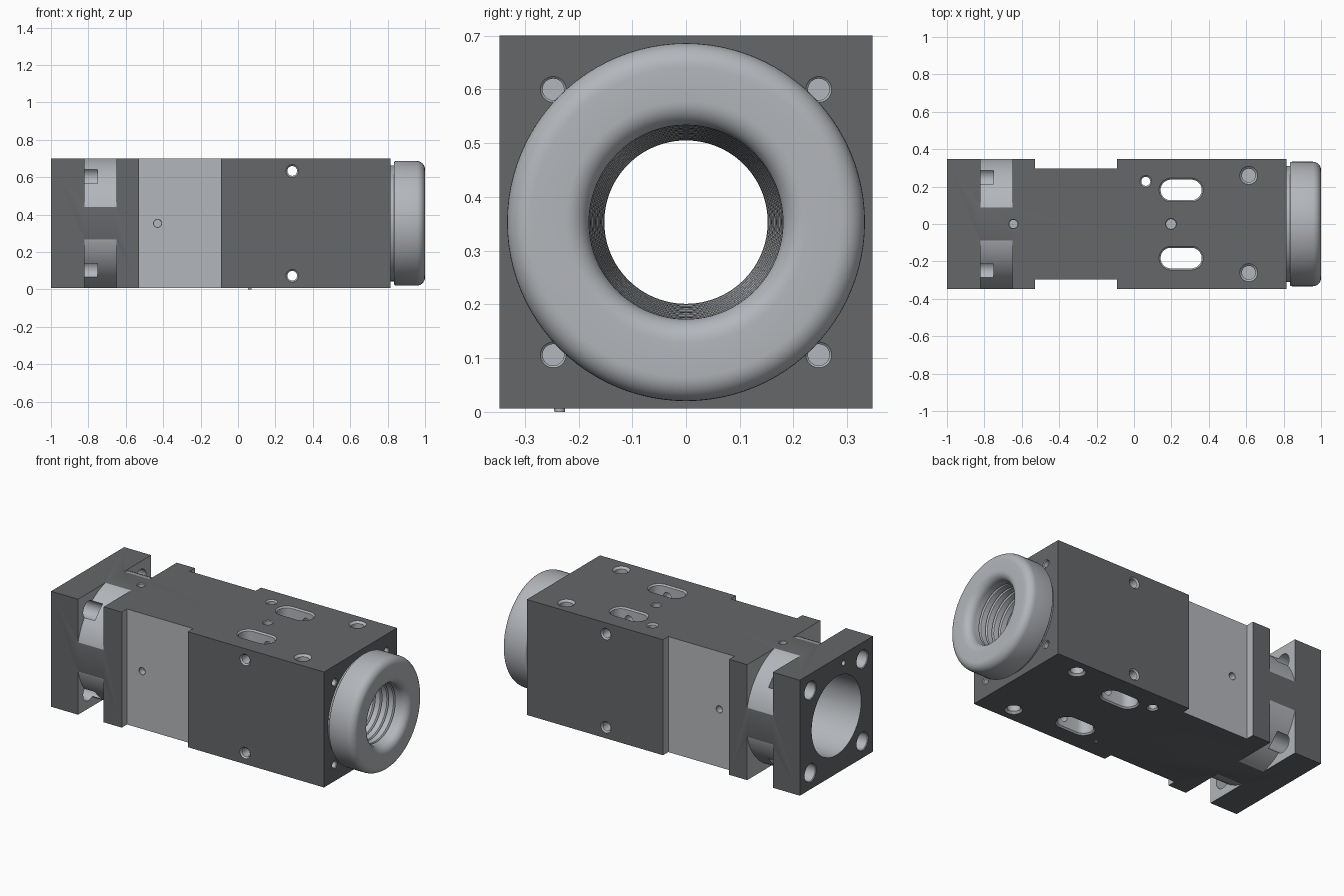
import bpy, bmesh, math
from mathutils import Vector, Matrix

if "Cube" in bpy.data.objects:
    bpy.data.objects.remove(bpy.data.objects["Cube"])

ZC, H = 0.353, 0.347          # bore axis height, half width of the block

def material(name, v):
    m = bpy.data.materials.new(name)
    m.diffuse_color = (v, v * 1.04, v * 1.1, 1)
    m.use_nodes = True
    m.node_tree.nodes["Principled BSDF"].inputs["Base Color"].default_value = m.diffuse_color
    return m

dark, light = material("dark_finish", 0.13), material("bare_metal", 0.45)

def make(name, bm, mat):
    bmesh.ops.remove_doubles(bm, verts=bm.verts, dist=1e-5)
    bmesh.ops.recalc_face_normals(bm, faces=bm.faces)
    me = bpy.data.meshes.new(name)
    bm.to_mesh(me)
    bm.free()
    me.materials.append(mat)
    ob = bpy.data.objects.new(name, me)
    bpy.context.collection.objects.link(ob)
    return ob

def box(name, lo, hi, mat):
    bm = bmesh.new()
    lo, hi = Vector(lo), Vector(hi)
    bmesh.ops.create_cube(bm, size=1, matrix=Matrix.Translation((lo + hi) / 2)
                          @ Matrix.Diagonal((*(hi - lo), 1)))
    return make(name, bm, mat)

def revolve(name, profile, mat, closed=True, n=96):
    """Turn (x, radius) points about the bore axis."""
    bm = bmesh.new()
    vs = [bm.verts.new((x, 0, ZC + r)) for x, r in profile]
    es = [bm.edges.new(p) for p in zip(vs, vs[1:])]
    if closed:
        es.append(bm.edges.new((vs[-1], vs[0])))
    bmesh.ops.spin(bm, geom=vs + es, cent=(0, 0, ZC), axis=(1, 0, 0),
                   angle=2 * math.pi, steps=n)
    return make(name, bm, mat)

def arc(cx, cr, rad, a0, a1, n=8):
    return [(cx + rad * math.cos(math.radians(a0 + (a1 - a0) * i / n)),
             cr + rad * math.sin(math.radians(a0 + (a1 - a0) * i / n)))
            for i in range(n + 1)]

cutters = []

def hole(pos, direction, r, depth, half=0, chamfer=0.008, through=False):
    """Round or stadium-shaped hole going inward from a surface point."""
    e, c, n = 0.002, chamfer, 32
    rings = [(-e, r + c + e), (c, r)]
    rings += [(depth - c, r), (depth + e, r + c + e)] if through else [(depth, r)]
    bm = bmesh.new()
    loops = []
    for d, rad in rings:
        pts = []
        for i in range(n):
            a = 2 * math.pi * (i + 0.5) / n
            pts.append(bm.verts.new((rad * math.cos(a) + math.copysign(half, math.cos(a)),
                                     rad * math.sin(a), d)))
        loops.append(pts)
    for a, b in zip(loops, loops[1:]):
        for i in range(n):
            j = (i + 1) % n
            bm.faces.new((a[i], a[j], b[j], b[i]))
    bm.faces.new(loops[0])
    bm.faces.new(loops[-1])
    rot = Vector(direction).to_track_quat('Z', 'Y').to_matrix().to_4x4()
    bm.transform(Matrix.Translation(pos) @ rot)
    cutters.append(make("hole_cutter", bm, light))

# Main block
TOP, BOT = ZC + H, ZC - H
body = box("valve_body", (-1, -H, BOT), (0.815, H, TOP), dark)

# Main bore and the four corner pockets (everything outside a round core)
cutters.append(revolve("bore_cutter", [(-1.1, 0), (-1.1, 0.235), (0.9, 0.235), (0.9, 0)],
                       light, closed=False))
cutters.append(revolve("pocket_cutter", [(-0.82, 0.358), (-0.82, 0.6), (-0.65, 0.6),
                                         (-0.65, 0.358)], light))

for s in (-1, 1):
    # Side recess with its small blind hole
    y0, y1 = sorted((s * 0.297, s * 0.5))
    cutters.append(box("recess_cutter", (-0.53, y0, -0.1), (-0.09, y1, 0.8), light))
    hole((-0.43, s * 0.297, ZC), (0, -s, 0), 0.02, 0.04, chamfer=0.002)
    # Long slots through the block
    hole((0.252, s * 0.182, TOP), (0, 0, -1), 0.055, 2 * H, half=0.055, through=True)
    # Cross holes from front to back
    hole((0.29, -H, ZC + s * 0.28), (0, 1, 0), 0.026, 2 * H, through=True)
    for t in (-1, 1):
        # Screw holes above and below, mounting holes and end holes
        hole((0.613, s * 0.26, ZC + t * H), (0, 0, -t), 0.036, 0.12, chamfer=0.012)
        hole((-1, s * 0.247, ZC + t * 0.247), (1, 0, 0), 0.052, 0.25, chamfer=0.004)
        hole((0.815, s * 0.247, ZC + t * 0.247), (-1, 0, 0), 0.02, 0.09, chamfer=0.004)

# Single holes
hole((0.063, 0.228, TOP), (0, 0, -1), 0.024, 2 * H, through=True)
hole((0.198, 0, TOP), (0, 0, -1), 0.026, 0.07, chamfer=0.004)
hole((-0.645, 0, TOP), (0, 0, -1), 0.022, 0.05, chamfer=0.003)
hole((-1, -0.07, 0.645), (1, 0, 0), 0.015, 0.06, chamfer=0.002)

bpy.context.view_layer.objects.active = body
for c in cutters:
    m = body.modifiers.new("cut", 'BOOLEAN')
    m.operation, m.solver, m.object = 'DIFFERENCE', 'EXACT', c
    m.material_mode = 'TRANSFER'
    bpy.ops.object.modifier_apply(modifier=m.name)
for c in cutters:
    bpy.data.objects.remove(c)

# Rounded end collar with a tapered, threaded mouth reaching into the block
threads = []
for i in range(9):
    x = 0.945 - i * 0.042
    r = 0.18 - 0.028 * i / 9
    threads += [(x, r), (x - 0.024, r - 0.002), (x - 0.03, r + 0.008), (x - 0.036, r - 0.002)]
collar = revolve("end_collar",
                 [(0.55, 0.152), (0.55, 0.24), (0.81, 0.24), (0.81, 0.31), (0.833, 0.31)]
                 + arc(0.845, 0.321, 0.012, 180, 90, 4)
                 + arc(0.955, 0.288, 0.045, 90, 0)
                 + arc(0.955, 0.225, 0.045, 0, -90)
                 + threads, light)

# Tiny pin under the block
bm = bmesh.new()
bmesh.ops.create_cone(bm, cap_ends=True, segments=16, radius1=0.01, radius2=0.012,
                      depth=0.04, matrix=Matrix.Translation((0.063, -0.235, 0.02)))
pin = make("locating_pin", bm, light)

# Smooth turned surfaces, crisp edges
bpy.ops.object.select_all(action='DESELECT')
for ob in (body, collar, pin):
    ob.select_set(True)
bpy.ops.object.shade_smooth_by_angle(angle=math.radians(30))
